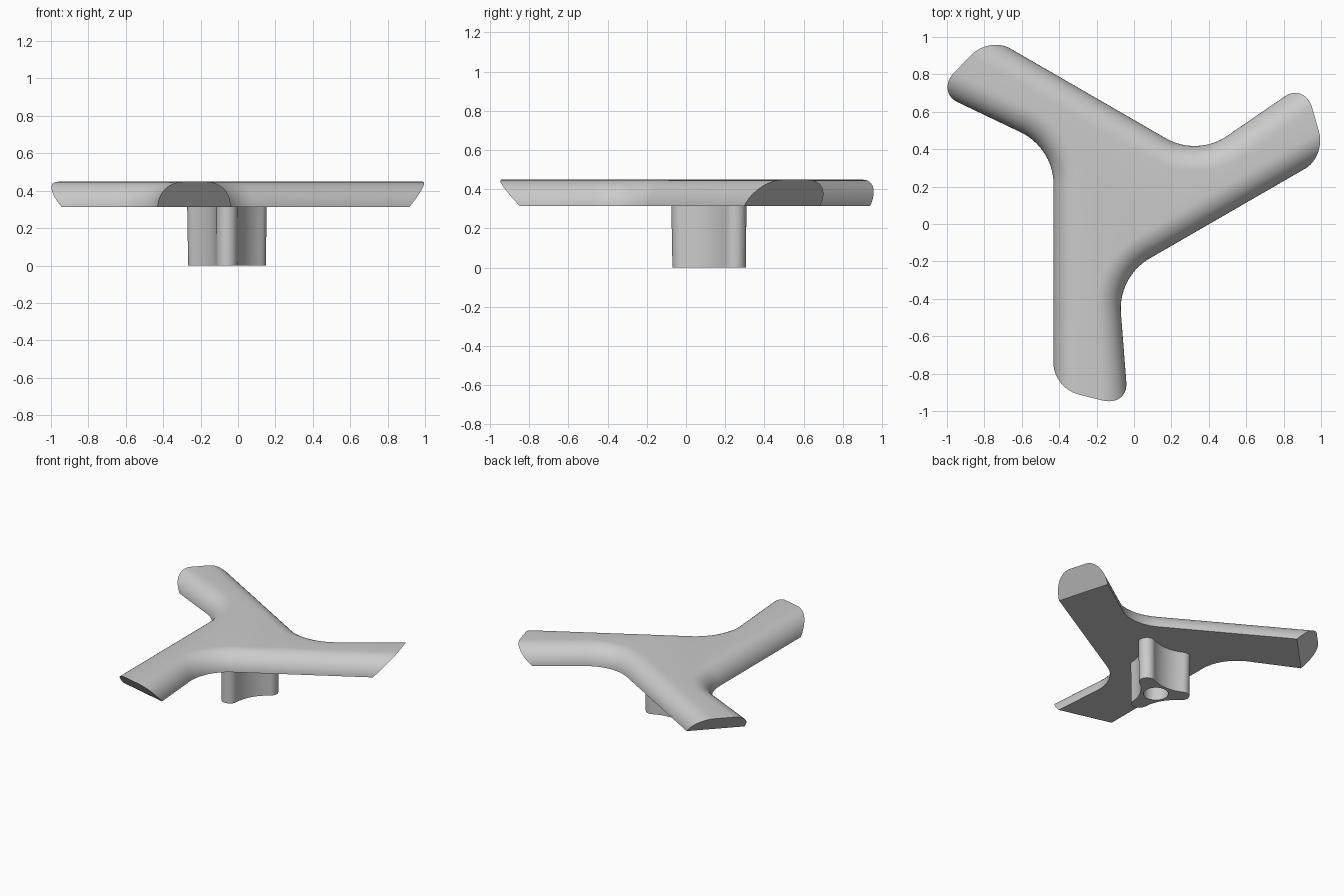
import bpy, bmesh
from math import sin, cos, tan, pi, radians, atan2, hypot
from mathutils import Vector, Matrix

cube = bpy.data.objects.get("Cube")
if cube:
    bpy.data.objects.remove(cube)

CENTRE = Vector((-0.059, 0.162, 0))   # axis of the three-fold symmetry
BASE, TOP = 0.313, 0.448              # underside and top of the arms
ROUND = TOP - BASE                    # radius of the rounded upper edge

grey = bpy.data.materials.new("light grey")
grey.use_nodes = True
colour = (0.6, 0.6, 0.6, 1)
grey.diffuse_color = colour
grey.node_tree.nodes["Principled BSDF"].inputs["Base Color"].default_value = colour


def arc(c, radius, start, end, steps):
    """Points on an arc, both ends included."""
    angles = [start + (end - start) * i / steps for i in range(steps + 1)]
    return [Vector((c.x + radius * cos(a), c.y + radius * sin(a), 0)) for a in angles]


def three_fold(points):
    """Repeat a third of an outline around the axis."""
    return [Matrix.Rotation(k * 2 * pi / 3, 3, 'Z') @ p for k in range(3) for p in points]


def at_height(points, z):
    return [Vector((p.x, p.y, z)) for p in points]


def skin(bm, rings):
    """Join rings of equal count with quads and cap both ends."""
    loops = [[bm.verts.new(p) for p in ring] for ring in rings]
    n = len(loops[0])
    for a, b in zip(loops, loops[1:]):
        for i in range(n):
            j = (i + 1) % n
            bm.faces.new((a[i], a[j], b[j], b[i]))
    bm.faces.new(loops[0][::-1])
    bm.faces.new(loops[-1])


def finish(bm, name):
    bmesh.ops.recalc_face_normals(bm, faces=bm.faces[:])
    mesh = bpy.data.meshes.new(name)
    bm.to_mesh(mesh)
    bm.free()
    mesh.materials.append(grey)
    obj = bpy.data.objects.new(name, mesh)
    obj.location = CENTRE
    bpy.context.collection.objects.link(obj)
    bpy.ops.object.select_all(action='DESELECT')
    obj.select_set(True)
    bpy.context.view_layer.objects.active = obj
    bpy.ops.object.shade_smooth_by_angle(angle=radians(30))


# Handle body: straight trailing edge, slightly flared leading edge, filleted crotch
def arm_third(inset):
    straight, fillet, reach = 0.371, 0.31, 1.4
    flare, flare_offset = radians(4.5), -0.061
    n1 = Vector((cos(flare), sin(flare), 0))
    n2 = Vector((cos(-pi / 3), sin(-pi / 3), 0))
    # Fillet centre, tangent to this arm and to the next one
    a, b = flare_offset + fillet, straight + fillet
    det = n1.x * n2.y - n1.y * n2.x
    c = Vector(((a * n2.y - n1.y * b) / det, (n1.x * b - a * n2.x) / det, 0))
    tip_x = (flare_offset - inset + reach * n1.y) / n1.x
    ends = [Vector((inset - straight, -reach, 0)), Vector((tip_x, -reach, 0))]
    return ends + arc(c, fillet + inset, pi + flare, pi * 2 / 3, 20)


bm = bmesh.new()
rings = []
for i in range(13):
    t = i / 12 * pi / 2
    outline = three_fold(arm_third(ROUND * (1 - cos(t))))
    rings.append(at_height(outline, BASE + ROUND * sin(t)))
skin(bm, rings)
bmesh.ops.recalc_face_normals(bm, faces=bm.faces[:])

# Slanted, undercut arm ends
for k in range(3):
    turn = Matrix.Rotation(k * 2 * pi / 3, 3, 'Z')
    cut = bmesh.ops.bisect_plane(
        bm, geom=bm.verts[:] + bm.edges[:] + bm.faces[:], dist=1e-5,
        plane_co=turn @ Vector((-0.371, -0.912, BASE)),
        plane_no=turn @ Vector((-0.2425, -0.97, -0.92)), clear_outer=True)
    rim = [e for e in bm.edges if e.is_boundary]
    bmesh.ops.holes_fill(bm, edges=rim, sides=0)
finish(bm, "handle_body")

# Hub: three rounded lobes joined by hollow flanks, with a round bore
lobe_r, lobe_at, waist, bore = 0.057, 0.18, 0.11, 0.085
hollow = (waist**2 + lobe_at**2 - waist * lobe_at - lobe_r**2) / (2 * lobe_r + lobe_at - 2 * waist)
lobe = Vector((0, -lobe_at, 0))
flank = Vector((cos(-pi / 6), sin(-pi / 6), 0)) * (hollow + waist)
aim = atan2(flank.y - lobe.y, flank.x - lobe.x)
third = arc(lobe, lobe_r, -pi - aim, aim, 16)
third += arc(flank, hollow, pi + aim, pi * 2 / 3 - aim, 12)[1:-1]
outer = three_fold(third)
inner = [p.normalized() * bore for p in outer]
bm = bmesh.new()
skin(bm, [at_height(outer, BASE + 0.01),
          at_height([p * 0.975 for p in outer], 0),
          at_height(inner, 0),
          at_height(inner, 0.27)])
finish(bm, "hub")
